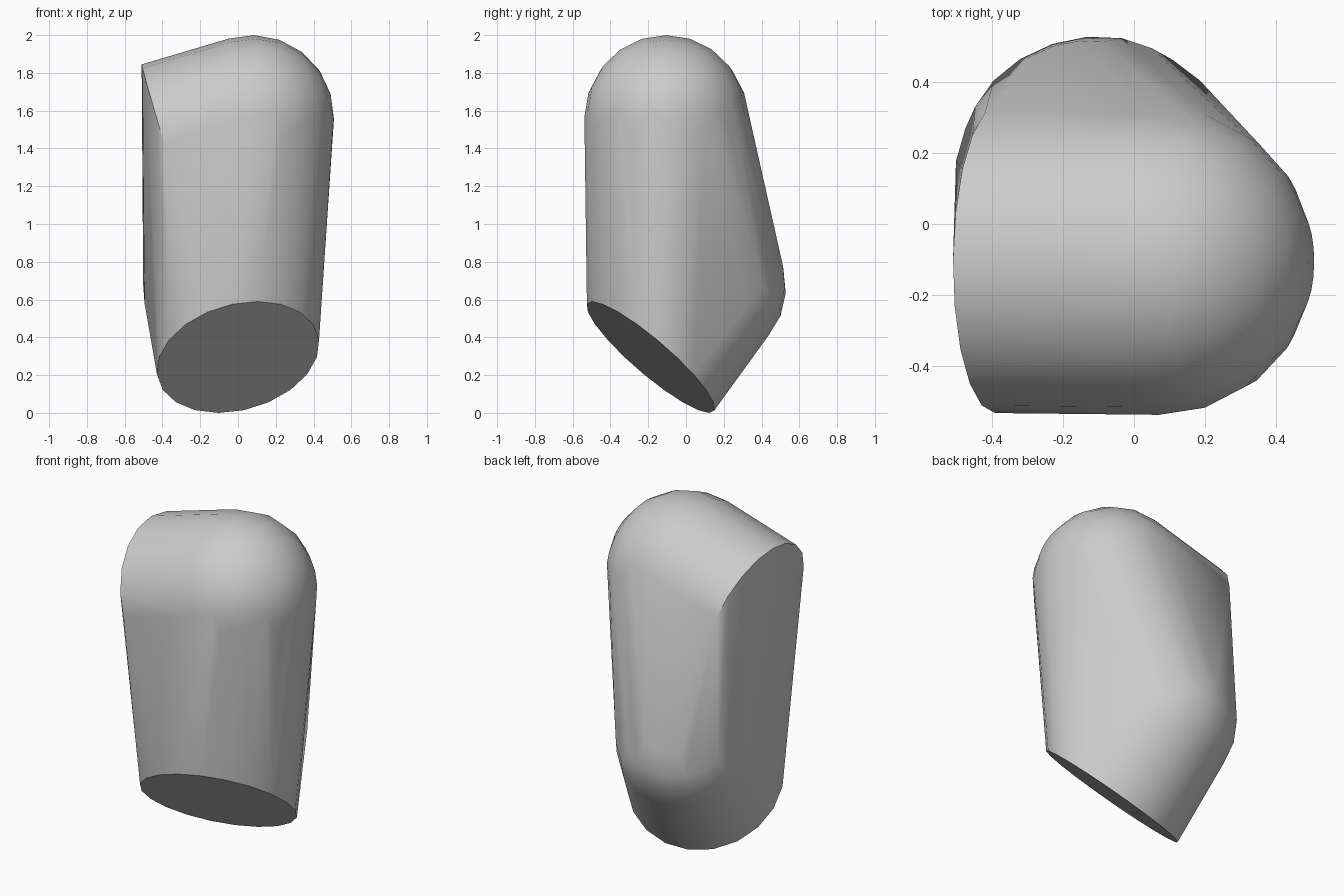
import bpy, bmesh, math
from mathutils import Vector

if "Cube" in bpy.data.objects:
    bpy.data.objects.remove(bpy.data.objects["Cube"], do_unlink=True)

SEGMENTS, RINGS = 20, 5


def add_half_capsule(bm, start, start_radius, end, end_radius):
    """Points of a flat disc at start and a dome at end."""
    start, end = Vector(start), Vector(end)
    axis = (end - start).normalized()
    turn = axis.to_track_quat('Z', 'Y')

    def ring(centre, r):
        for i in range(SEGMENTS):
            a = math.tau * i / SEGMENTS
            bm.verts.new(centre + turn @ Vector((r * math.cos(a), r * math.sin(a), 0)))

    ring(start, start_radius)
    for k in range(RINGS):
        lat = math.pi / 2 * k / RINGS
        ring(end + axis * end_radius * math.sin(lat), end_radius * math.cos(lat))
    bm.verts.new(end + axis * end_radius)


# Two bent segments wrapped in one convex shell
bm = bmesh.new()
add_half_capsule(bm, (0, -0.187, 0.29), 0.44, (-0.105, 0.13, 0.66), 0.4)
add_half_capsule(bm, (-0.387, -0.1, 1.425), 0.433, (0.075, -0.105, 1.562), 0.433)
hull = bmesh.ops.convex_hull(bm, input=bm.verts[:])
spare = {g for g in hull["geom_interior"] + hull["geom_unused"]
         if isinstance(g, bmesh.types.BMVert)}
bmesh.ops.delete(bm, geom=list(spare), context='VERTS')
bmesh.ops.dissolve_limit(bm, angle_limit=math.radians(0.5),
                         verts=bm.verts[:], edges=bm.edges[:])
bmesh.ops.recalc_face_normals(bm, faces=bm.faces[:])

# Rest the shell on the ground
lowest = min(v.co.z for v in bm.verts)
bmesh.ops.translate(bm, verts=bm.verts[:], vec=(0, 0, -lowest))

mesh = bpy.data.meshes.new("bent_shell")
bm.to_mesh(mesh)
bm.free()
shell = bpy.data.objects.new("bent_shell", mesh)
bpy.context.collection.objects.link(shell)

# Plain grey surface
grey = bpy.data.materials.new("light_grey")
grey.use_nodes = True
grey.diffuse_color = (0.6, 0.6, 0.6, 1)
grey.node_tree.nodes["Principled BSDF"].inputs["Base Color"].default_value = (0.6, 0.6, 0.6, 1)
mesh.materials.append(grey)

bpy.ops.object.select_all(action='DESELECT')
shell.select_set(True)
bpy.context.view_layer.objects.active = shell
bpy.ops.object.shade_smooth_by_angle(angle=math.radians(40))
